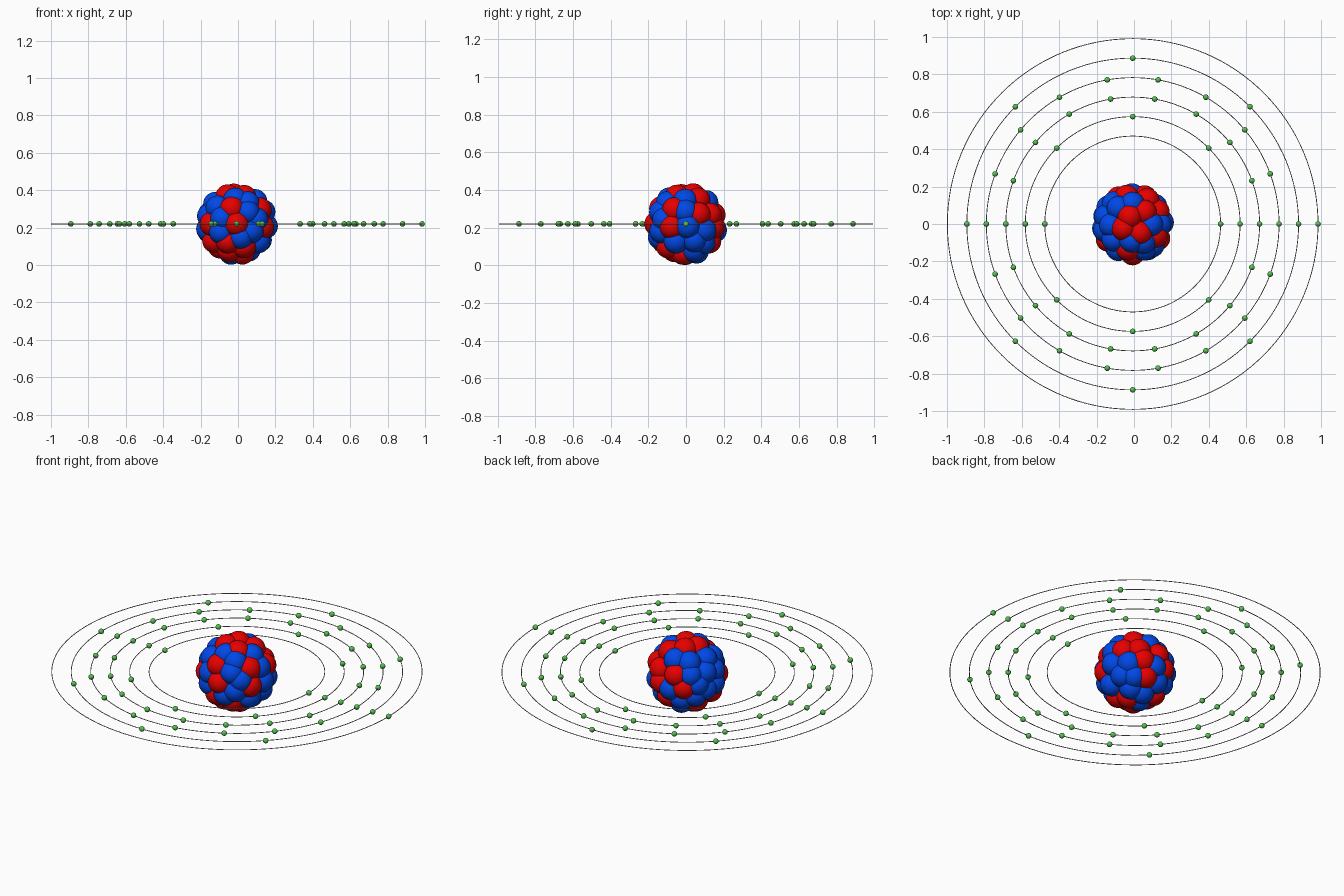
import bpy, math
from mathutils import Vector

if "Cube" in bpy.data.objects:
    bpy.data.objects.remove(bpy.data.objects["Cube"], do_unlink=True)

CENTRE = Vector((-0.007, 0, 0.22))
SHELL, NUCLEON, ELECTRON = 0.156, 0.065, 0.015


def material(name, rgb):
    mat = bpy.data.materials.new(name)
    mat.use_nodes = True
    mat.diffuse_color = (*rgb, 1)
    mat.node_tree.nodes["Principled BSDF"].inputs["Base Color"].default_value = (*rgb, 1)
    return mat


red = material("red", (0.8, 0, 0))
blue = material("blue", (0, 0.065, 0.8))
green = material("green", (0.09, 0.55, 0.08))
grey = material("light grey", (0.5, 0.5, 0.5))


def ball_mesh(name, radius, mat, segments):
    """Smooth sphere whose mesh is shared by all balls of one kind."""
    bpy.ops.mesh.primitive_uv_sphere_add(segments=segments, ring_count=segments // 2, radius=radius)
    obj = bpy.context.object
    bpy.ops.object.shade_smooth()
    mesh = obj.data
    mesh.name = name
    mesh.materials.append(mat)
    bpy.data.objects.remove(obj)
    return mesh


def place(name, mesh, location):
    obj = bpy.data.objects.new(name, mesh)
    obj.location = location
    bpy.context.collection.objects.link(obj)


proton = ball_mesh("proton", NUCLEON, red, 32)
neutron = ball_mesh("neutron", NUCLEON, blue, 32)
electron = ball_mesh("electron", ELECTRON, green, 16)

# Directions of the protons from the middle of the nucleus
protons = [Vector(d).normalized() for d in (
    # front
    (-.15, -.8, .5), (0, -1, 0), (-.8, -.5, 0), (-.3, -.75, -.6), (.25, -.6, -.75),
    # top
    (-.1, .25, 1), (.4, .4, .8), (.25, -.3, .9), (-.3, -.15, .9),
    # left side
    (.9, -.5, -.1), (.8, -.4, .5), (.8, .4, .3),
    # back
    (.5, .8, .3), (.4, .9, -.1), (-.2, .9, .3), (-.5, .9, -.1), (.2, .8, -.6),
    # underside
    (.2, -.1, -1), (-.25, -.4, -.9), (-.8, -.3, -.6), (-.6, .3, -.8),
)]

# Neutrons fill the widest remaining gaps of the shell
CANDIDATES, NUCLEONS = 800, 52
candidates = []
for i in range(CANDIDATES):
    z = 1 - (2 * i + 1) / CANDIDATES
    angle = i * math.pi * (3 - math.sqrt(5))
    flat = math.sqrt(1 - z * z)
    candidates.append(Vector((flat * math.cos(angle), flat * math.sin(angle), z)))

neutrons = []
while len(protons) + len(neutrons) < NUCLEONS:
    neutrons.append(min(candidates, key=lambda c: max(c.dot(d) for d in protons + neutrons)))

for name, mesh, directions in (("proton", proton, protons), ("neutron", neutron, neutrons)):
    for direction in directions:
        place(name, mesh, CENTRE + direction * SHELL)

# Orbits with evenly spaced electrons
for shell, electrons in enumerate((2, 8, 18, 18, 8, 1)):
    radius = 0.47 + 0.1042 * shell
    bpy.ops.mesh.primitive_torus_add(location=CENTRE, major_radius=radius, minor_radius=0.0022,
                                     major_segments=128, minor_segments=8)
    orbit = bpy.context.object
    orbit.name = f"orbit_{shell + 1}"
    orbit.data.materials.append(grey)
    bpy.ops.object.shade_smooth()
    for k in range(electrons):
        a = math.tau * k / electrons
        place("electron", electron, CENTRE + Vector((math.cos(a), math.sin(a), 0)) * radius)
